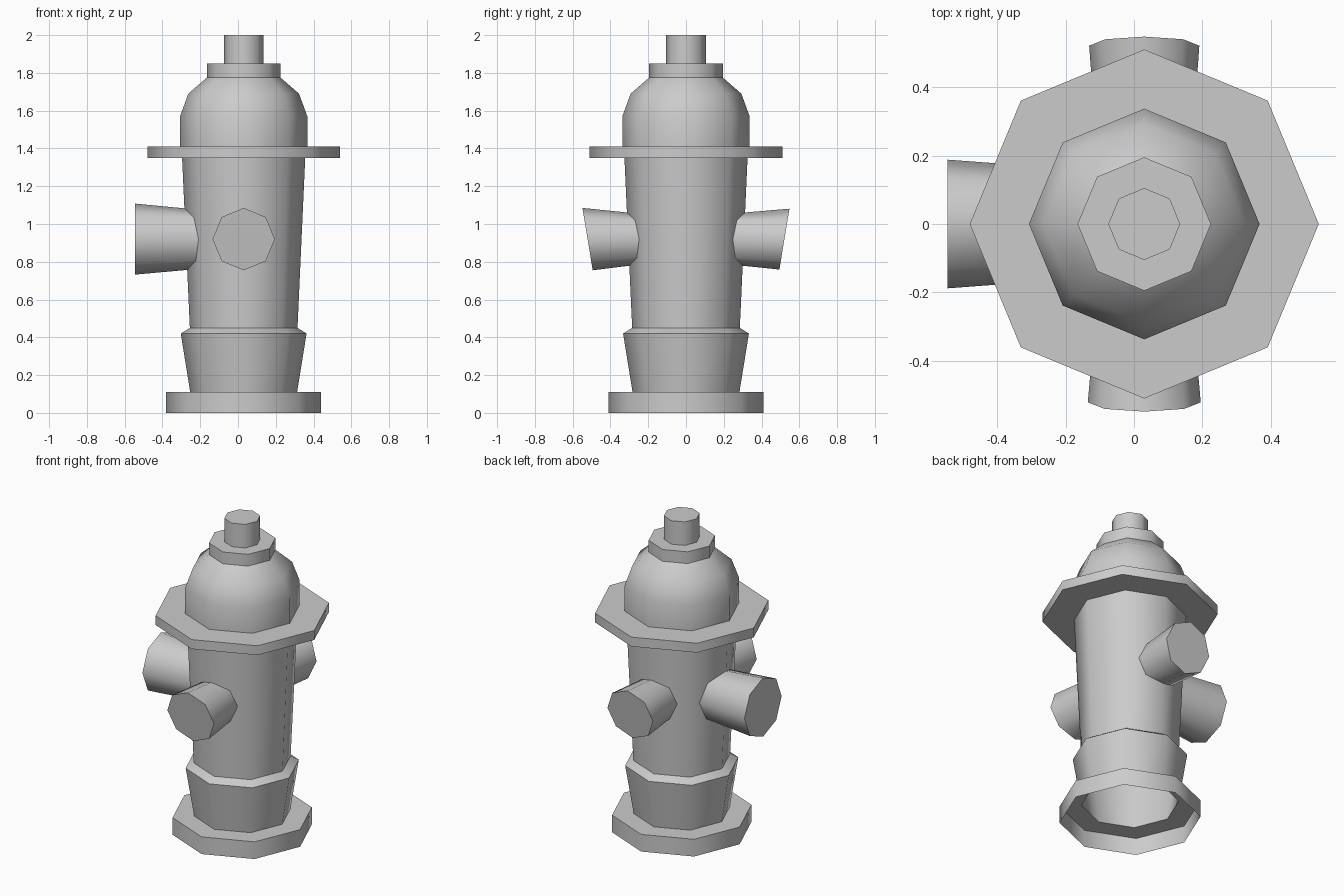
import bpy
import bmesh
from math import sin, cos, tan, pi, radians
from mathutils import Matrix

SIDES = 8
AXIS_X = 0.03
OUTLET_Z = 0.92
BARREL = [(0.285, 0.45), (0.326, 1.35)]

cube = bpy.data.objects.get("Cube")
if cube:
    bpy.data.objects.remove(cube)

grey = bpy.data.materials.new("plain_grey")
grey.use_nodes = True
grey.diffuse_color = (0.6, 0.6, 0.6, 1)
bsdf = next(n for n in grey.node_tree.nodes if n.type == "BSDF_PRINCIPLED")
bsdf.inputs["Base Color"].default_value = grey.diffuse_color


def loft(name, rings, cap=False, turn=0.0):
    """Skin a stack of closed rings, optionally capping the last one."""
    bm = bmesh.new()
    loops = [[bm.verts.new(p) for p in ring] for ring in rings]
    for low, high in zip(loops, loops[1:]):
        for j in range(SIDES):
            k = (j + 1) % SIDES
            bm.faces.new((low[j], low[k], high[k], high[j]))
    if cap:
        bm.faces.new(loops[-1])
    bm.transform(Matrix.Translation((AXIS_X, 0, 0)) @ Matrix.Rotation(turn, 4, "Z"))
    mesh = bpy.data.meshes.new(name)
    bm.to_mesh(mesh)
    bm.free()
    mesh.materials.append(grey)
    obj = bpy.data.objects.new(name, mesh)
    bpy.context.collection.objects.link(obj)
    bpy.ops.object.select_all(action="DESELECT")
    obj.select_set(True)
    bpy.context.view_layer.objects.active = obj
    bpy.ops.object.shade_smooth_by_angle(angle=radians(47))


def lathe(name, profile, cap=False):
    """Turn a (radius, height) profile around the upright axis."""
    steps = [2 * pi * j / SIDES for j in range(SIDES)]
    loft(name, [[(r * cos(a), r * sin(a), z) for a in steps] for r, z in profile], cap)


def barrel_surface(side, z):
    """Outward distance of the eight-sided barrel wall near one of its corners."""
    (r0, z0), (r1, z1) = BARREL
    radius = r0 + (r1 - r0) * (z - z0) / (z1 - z0)
    return radius - abs(side) * tan(pi / SIDES)


def outlet(name, turn, inner, outer, reach, tilt):
    """Flared outlet fitted to the barrel, with a closed and possibly tilted end."""
    root, end = [], []
    for j in range(SIDES):
        a = 2 * pi * j / SIDES
        y, z = inner * cos(a), OUTLET_Z + inner * sin(a)
        root.append((barrel_surface(y, z), y, z))
        y, rise = outer * cos(a), outer * sin(a)
        end.append((reach + tilt * rise, y, OUTLET_Z + rise))
    loft(name, [root, end], True, turn)


# Foot, open underneath, and lower collar
lathe("base_flange", [(0.41, 0), (0.41, 0.11), (0.283, 0.11)])
lathe("lower_collar", [(0.283, 0.11), (0.333, 0.42), (0.285, 0.45)])

# Barrel and brim
lathe("barrel", BARREL)
lathe("brim", [(0.326, 1.35), (0.51, 1.35), (0.51, 1.41), (0.337, 1.41)])

# Domed bonnet, neck and valve nut
lathe("bonnet", [(0.337, 1.41), (0.337, 1.57), (0.293, 1.69), (0.195, 1.775)])
lathe("neck", [(0.195, 1.775), (0.195, 1.85), (0.105, 1.85)])
lathe("valve_nut", [(0.105, 1.85), (0.105, 2)], cap=True)

# Large outlet on the right, smaller drooping outlets front and back
outlet("right_outlet", pi, 0.163, 0.188, 0.575, 0)
outlet("front_outlet", -pi / 2, 0.141, 0.165, 0.521, 0.165)
outlet("back_outlet", pi / 2, 0.141, 0.161, 0.521, 0.165)
